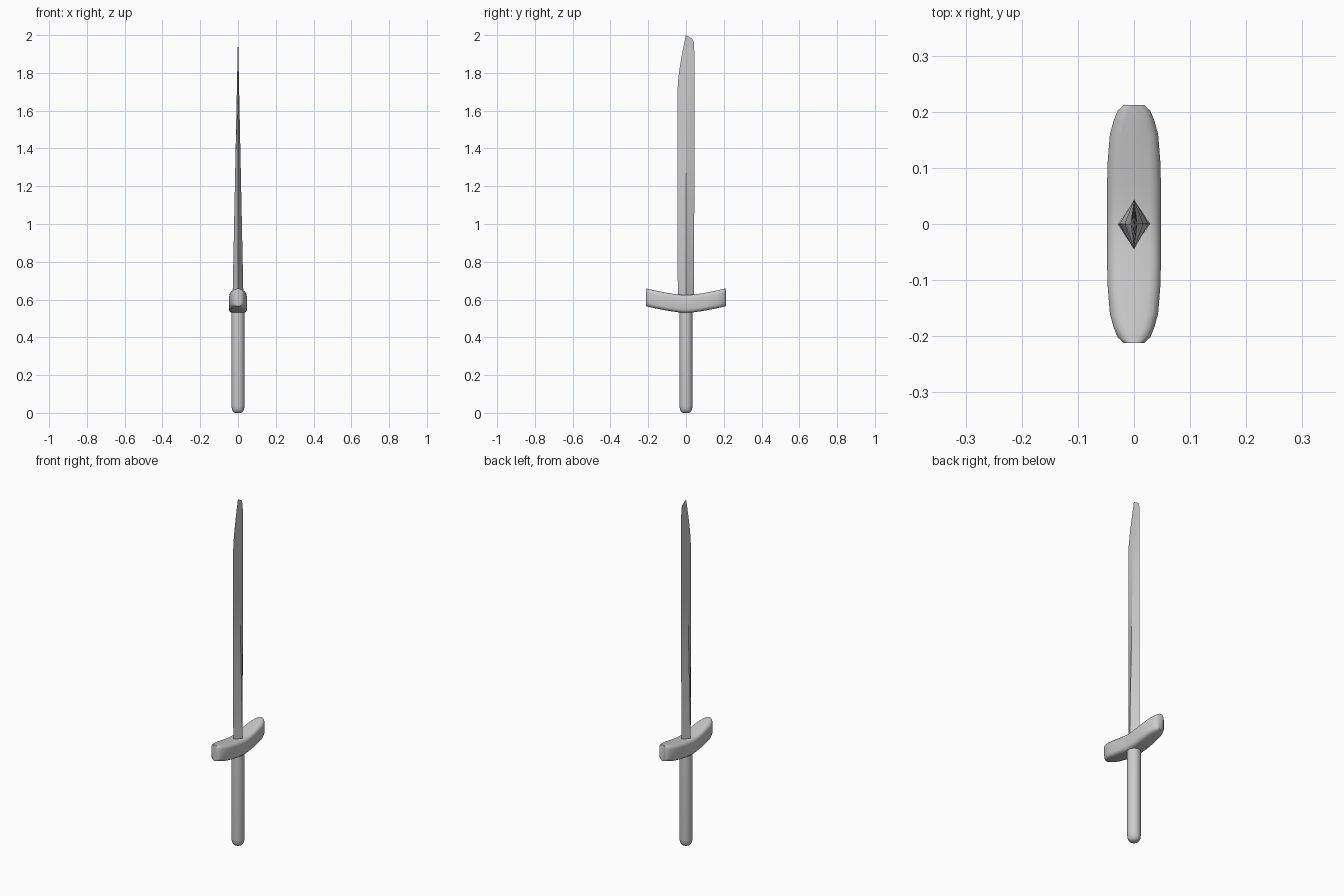
import bpy, bmesh, math

if "Cube" in bpy.data.objects:
    bpy.data.objects.remove(bpy.data.objects["Cube"])


def loft(name, rings, angle):
    """Skin a list of equal-length point rings and cap both ends."""
    bm = bmesh.new()
    loops = [[bm.verts.new(p) for p in ring] for ring in rings]
    n = len(loops[0])
    for a, b in zip(loops, loops[1:]):
        for i in range(n):
            j = (i + 1) % n
            bm.faces.new((a[i], a[j], b[j], b[i]))
    bm.faces.new(loops[0])
    bm.faces.new(loops[-1])
    bmesh.ops.recalc_face_normals(bm, faces=bm.faces)
    mesh = bpy.data.meshes.new(name)
    bm.to_mesh(mesh)
    bm.free()
    obj = bpy.data.objects.new(name, mesh)
    bpy.context.collection.objects.link(obj)
    bpy.ops.object.select_all(action='DESELECT')
    obj.select_set(True)
    bpy.context.view_layer.objects.active = obj
    bpy.ops.object.shade_smooth_by_angle(angle=math.radians(angle))
    return obj


def circle(r, z, n=24):
    return [(r * math.cos(2 * math.pi * i / n), r * math.sin(2 * math.pi * i / n), z)
            for i in range(n)]


def rounded_rect(hx, hz, r, steps=3):
    r = min(r, hx * 0.9, hz * 0.9)
    pts = []
    for k, (sx, sz) in enumerate([(1, 1), (-1, 1), (-1, -1), (1, -1)]):
        for s in range(steps + 1):
            a = math.pi / 2 * (k + s / steps)
            pts.append((sx * (hx - r) + r * math.cos(a), sz * (hz - r) + r * math.sin(a)))
    return pts


# Grip with a rounded butt
grip = [(0.015, 0.0), (0.025, 0.006), (0.032, 0.018), (0.035, 0.04), (0.035, 0.56)]
loft("grip", [circle(r, z) for r, z in grip], 50)

# Upswept crossguard: distance from centre, half width
half = [(0.0, 0.048), (0.035, 0.048), (0.07, 0.048), (0.11, 0.047), (0.16, 0.043),
        (0.185, 0.036), (0.202, 0.029), (0.212, 0.018)]
stations = [(-y, w) for y, w in reversed(half[1:])] + half
guard = []
for y, w in stations:
    lift = 0.576 + 0.036 * (abs(y) / 0.212) ** 1.4
    guard.append([(x, y, lift + z) for x, z in rounded_rect(w, 0.047, 0.02)])
loft("crossguard", guard, 50)

# Diamond-section blade: height, cutting edge y, ridge y, spine y
profile = [(0.60, -0.041, 0, 0.041), (0.75, -0.045, 0, 0.043), (1.20, -0.045, 0, 0.044),
           (1.70, -0.045, 0, 0.044), (1.76, -0.042, 0, 0.044), (1.83, -0.033, 0.003, 0.044),
           (1.90, -0.021, 0.01, 0.044), (1.955, -0.010, 0.014, 0.043),
           (1.98, -0.005, 0.012, 0.034), (2.0, -0.001, 0, 0.001)]
blade = []
for z, edge, ridge, spine in profile:
    t = max(0.0008, 0.029 * (2 - z) / 1.4)
    blade.append([(0, edge, z), (t, ridge, z), (0, spine, z), (-t, ridge, z)])
loft("blade", blade, 25)
